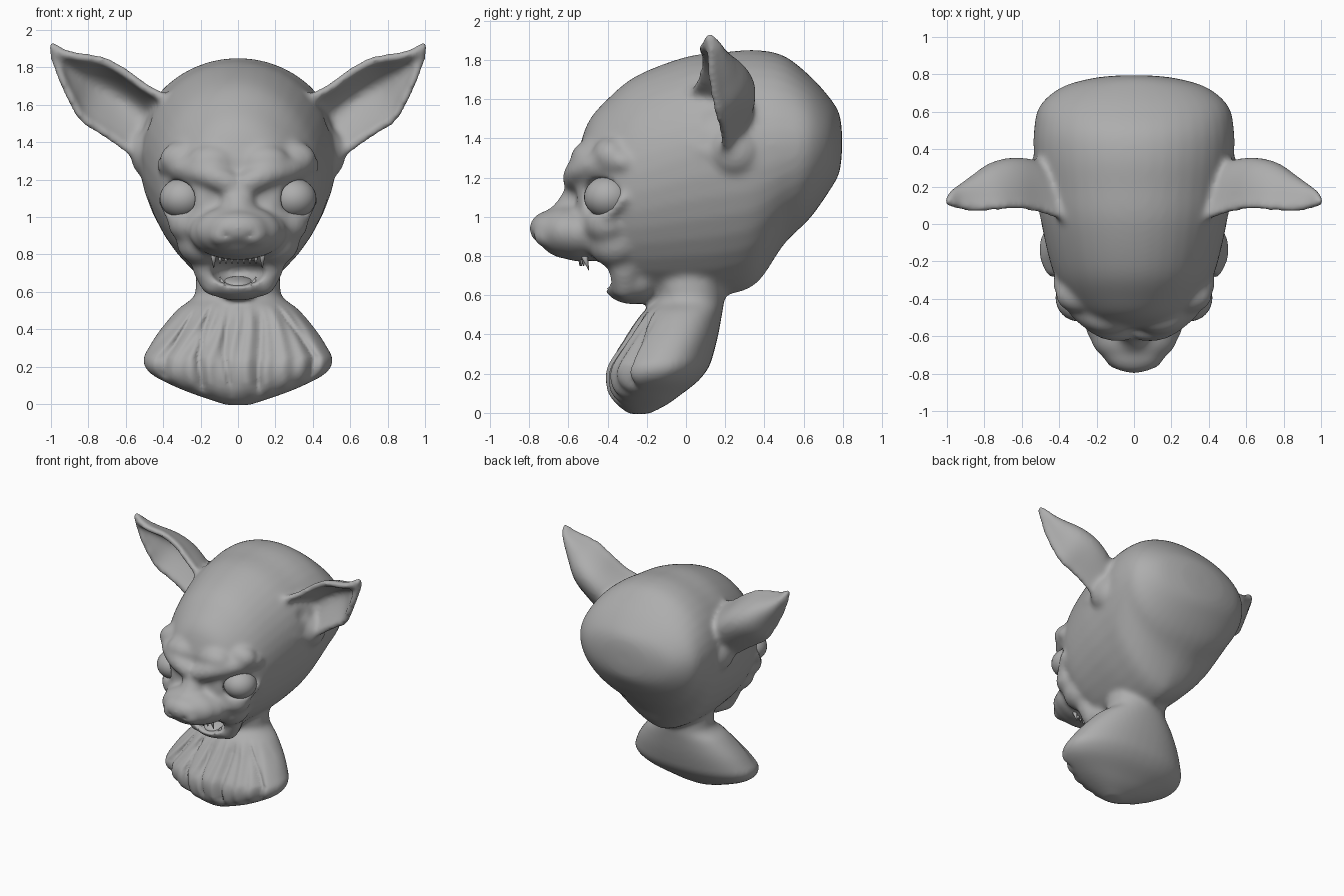
import bpy, bmesh, math
from mathutils import Vector, Matrix, Euler

if "Cube" in bpy.data.objects:
    bpy.data.objects.remove(bpy.data.objects["Cube"])

SIDES = (1, -1)
grey = bpy.data.materials.new("dark_grey")
grey.diffuse_color = (.42, .42, .42, 1)
grey.use_nodes = True
grey.node_tree.nodes["Principled BSDF"].inputs["Base Color"].default_value = grey.diffuse_color

def loft(bm, rings):
    vs = [[bm.verts.new(p) for p in ring] for ring in rings]
    n = len(vs[0])
    for a, b in zip(vs, vs[1:]):
        for i in range(n):
            bm.faces.new((a[i], a[(i + 1) % n], b[(i + 1) % n], b[i]))
    bm.faces.new(vs[0][::-1])
    bm.faces.new(vs[-1])

def ball(bm, c, r, rot=(0, 0, 0), n=24):
    m = Matrix.Translation(c) @ Euler(rot).to_matrix().to_4x4() @ Matrix.Diagonal((*r, 1))
    rows = n // 2
    rings = []
    for j in range(rows + 1):
        a = .06 + (math.pi - .12) * j / rows
        rings.append([m @ Vector((math.sin(a) * math.cos(2 * math.pi * k / n),
                                  math.sin(a) * math.sin(2 * math.pi * k / n), math.cos(a)))
                      for k in range(n)])
    loft(bm, rings)

def spline(rows, n=5):
    """Catmull-Rom refinement of a list of number tuples."""
    out = []
    for i in range(len(rows) - 1):
        p = [Vector(rows[min(max(k, 0), len(rows) - 1)]) for k in (i - 1, i, i + 1, i + 2)]
        for j in range(n):
            t = j / n
            out.append(0.5 * (2 * p[1] + (p[2] - p[0]) * t
                              + (2 * p[0] - 5 * p[1] + 4 * p[2] - p[3]) * t * t
                              + (3 * p[1] - p[0] - 3 * p[2] + p[3]) * t ** 3))
    return out + [Vector(rows[-1])]

def tube(bm, pts):
    """Soft ridge: chain of balls along (x, y, z, radius) points."""
    for p in spline(pts):
        ball(bm, p[:3], (p[3],) * 3, n=12)

def make(name, bm):
    bmesh.ops.recalc_face_normals(bm, faces=bm.faces[:])
    me = bpy.data.meshes.new(name)
    bm.to_mesh(me)
    bm.free()
    me.materials.append(grey)
    for p in me.polygons:
        p.use_smooth = True
    ob = bpy.data.objects.new(name, me)
    bpy.context.collection.objects.link(ob)
    return ob

def spow(v, e):
    return math.copysign(abs(v) ** e, v)

body = bmesh.new()

# skull: sections along y (y, bottom, top, widest height, half width)
skull = [(-.555, .86, 1.31, 1.08, .19), (-.50, .80, 1.48, 1.13, .28),
         (-.40, .69, 1.60, 1.17, .36), (-.25, .61, 1.72, 1.22, .435),
         (0, .59, 1.815, 1.30, .495), (.2, .60, 1.84, 1.34, .52),
         (.36, .66, 1.85, 1.36, .535), (.5, .86, 1.82, 1.37, .535),
         (.63, .99, 1.72, 1.38, .505), (.73, 1.13, 1.61, 1.38, .39),
         (.78, 1.22, 1.53, 1.38, .22), (.795, 1.32, 1.44, 1.38, .07)]
rings = []
for y, zb, zt, zc, w in spline(skull):
    ring = []
    for k in range(40):
        a = 2 * math.pi * k / 40
        s, c = math.sin(a), math.cos(a)
        low = 1.3 if y < .4 else max(.95, 1.3 - 2 * (y - .4))
        ring.append((w * spow(c, 1 if s > 0 else low), y,
                     zc + s * ((zt - zc) if s > 0 else (zc - zb))))
    rings.append(ring)
loft(body, rings)

# neck and chest: sections along z (z, front y, back y, half width)
bust = [(.85, -.12, .22, .20), (.66, -.16, .20, .225), (.575, -.155, .195, .235),
        (.51, -.22, .185, .32), (.40, -.29, .165, .415), (.30, -.355, .14, .48),
        (.23, -.395, .115, .51), (.16, -.40, .06, .465), (.09, -.385, -.03, .33),
        (.04, -.35, -.10, .2), (-.006, -.29, -.19, .06)]
loft(body, [[(w * spow(math.cos(a), .9), (yf + yb) / 2 + (yb - yf) / 2 * spow(math.sin(a), .9), z)
             for a in (2 * math.pi * k / 40 for k in range(40))]
            for z, yf, yb, w in spline(bust)])

# ears: cupped ribs (upper edge x y z, lower edge x y z, cup depth)
ear = [(.38, .04, 1.63, .47, .20, 1.25, .17), (.50, .08, 1.695, .585, .20, 1.36, .19),
       (.61, .10, 1.775, .72, .19, 1.455, .19), (.72, .095, 1.835, .83, .17, 1.53, .17),
       (.84, .09, 1.855, .895, .145, 1.64, .12), (.93, .10, 1.875, .945, .13, 1.75, .07),
       (.995, .12, 1.915, .985, .13, 1.86, .025)]
for s in SIDES:
    rings = []
    for r in spline(ear):
        up, lo, d = Vector(r[:3]), Vector(r[3:6]), r[6]
        span = lo - up
        back = Vector((0, 1, 0)) - span * span.y / span.length_squared
        outer, inner = [], []
        for k in range(15):
            t = k / 14
            p = up + span * t + back * d * math.sin(math.pi * t)
            n = (back * span.length - span.normalized() * d * math.pi * math.cos(math.pi * t)).normalized()
            thick = .02 + .012 * math.sin(math.pi * t)
            outer.append(p + n * thick)
            inner.append(p - n * thick)
        rings.append([Vector((s * p.x, p.y, p.z)) for p in outer + inner[::-1]])
        # rounded rim
        for p in (up, lo):
            ball(body, (s * p.x, p.y, p.z), (.028,) * 3, n=8)
    loft(body, rings)
    # root and folds at the ear base
    ball(body, (s * .485, .25, 1.34), (.09, .13, .13))
    tube(body, [(s * .475, .22, 1.30, .06), (s * .47, .08, 1.34, .045), (s * .46, .0, 1.38, .03)])

# muzzle, nose and bridge
ball(body, (0, -.53, .92), (.265, .19, .15))
ball(body, (0, -.60, .925), (.235, .16, .14))
ball(body, (0, -.68, .94), (.165, .12, .095))
tube(body, [(0, -.67, .955, .08), (0, -.57, 1.035, .10), (0, -.50, 1.15, .10)])
# lower jaw
ball(body, (0, -.27, .665), (.20, .155, .112))
for s in SIDES:
    # nostril wing, under-eye, cheek, mouth corner
    ball(body, (s * .085, -.70, .905), (.075, .08, .065))
    ball(body, (s * .24, -.40, .965), (.135, .12, .11))
    ball(body, (s * .19, -.36, .87), (.14, .14, .13))
    tube(body, [(s * .18, -.34, .84, .09), (s * .165, -.315, .74, .085), (s * .13, -.31, .65, .075)])
    # brow ridge, brow bulge, lower lid
    tube(body, [(s * .05, -.565, 1.18, .065), (s * .15, -.55, 1.225, .07),
                (s * .28, -.455, 1.26, .07), (s * .395, -.32, 1.28, .045)])
    ball(body, (s * .14, -.49, 1.29), (.14, .10, .10))
    ball(body, (s * .28, -.38, 1.31), (.14, .10, .10))
    tube(body, [(s * .18, -.515, 1.06, .03), (s * .25, -.495, .995, .032),
                (s * .35, -.42, .995, .03), (s * .405, -.32, 1.09, .028)])
head = make("head_and_chest", body)

# cutters: mouth, eye sockets, nostrils, ear hollows
cut = bmesh.new()
ball(cut, (0, -.43, .705), (.15, .22, .074))
for s in SIDES:
    ball(cut, (s * .305, -.43, 1.105), (.112, .125, .09), (0, s * -.2, 0))
    ball(cut, (s * .065, -.795, .90), (.032, .035, .022), (0, s * .4, 0), n=12)
    ball(cut, (s * .56, .11, 1.54), (.10, .13, .12))
cutter = make("cutter", cut)
cutter.hide_render = True

# fuse, carve, and soften the sculpture
def remesh(size):
    m = head.modifiers.new("fuse", 'REMESH')
    m.mode = 'VOXEL'
    m.voxel_size = size

remesh(.018)
m = head.modifiers.new("carve", 'BOOLEAN')
m.operation = 'DIFFERENCE'
m.solver = 'EXACT'
m.object = cutter
remesh(.0145)
m = head.modifiers.new("soften", 'SMOOTH')
m.factor, m.iterations = .5, 11
dg = bpy.context.evaluated_depsgraph_get()
baked = bpy.data.meshes.new_from_object(head.evaluated_get(dg))
head.modifiers.clear()
head.data = baked
baked.materials.clear()
baked.materials.append(grey)
bpy.data.objects.remove(cutter)

# vertical fur folds on the chest front
clamp = lambda v: max(0, min(1, v))
moves = []
for v in baked.vertices:
    x, y, z = v.co
    if z < .54 and v.normal.y < 0:
        u = x / (.24 + .26 * clamp((.57 - z) / .32))
        wide = (1 - abs(math.sin(8 * u + .8 * math.sin(4 * u + 5 * z) + .6))) ** 2
        fine = .5 + .5 * math.sin(31 * u + 2 * math.sin(9 * z))
        moves.append((v.index, (.034 * wide + .014 * fine - .01) * clamp((.54 - z) / .1)
                      * clamp((z - .03) / .08) * clamp(-1.5 * v.normal.y)))
for i, d in moves:
    baked.vertices[i].co.y += d
for p in baked.polygons:
    p.use_smooth = True
    p.material_index = 0

# eyes
for s, side in zip(SIDES, ("left", "right")):
    bm = bmesh.new()
    ball(bm, (s * .297, -.395, 1.10), (.122, .125, .108), n=32)
    make("eye_" + side, bm)

# teeth
def tooth(bm, p, r, length, rot=(0, 0, 0)):
    m = Matrix.Translation(p) @ Euler(rot).to_matrix().to_4x4()
    bmesh.ops.create_cone(bm, cap_ends=True, segments=10, radius1=.002, radius2=r,
                          depth=length, matrix=m)

bm = bmesh.new()
for k in range(-3, 4):
    x = k * .032
    tooth(bm, (x, -.54 + 2 * x * x, .778), .016, .06)
for s in SIDES:
    tooth(bm, (s * .13, -.51, .775), .022, .10, (.3, 0, 0))
make("upper_teeth", bm)

bm = bmesh.new()
for s in SIDES:
    tooth(bm, (s * .085, -.35, .65), .022, .065, (math.pi, s * .35, 0))
make("lower_teeth", bm)

# tongue
bm = bmesh.new()
ball(bm, (0, -.27, .65), (.085, .11, .03), (.15, 0, 0))
make("tongue", bm)
